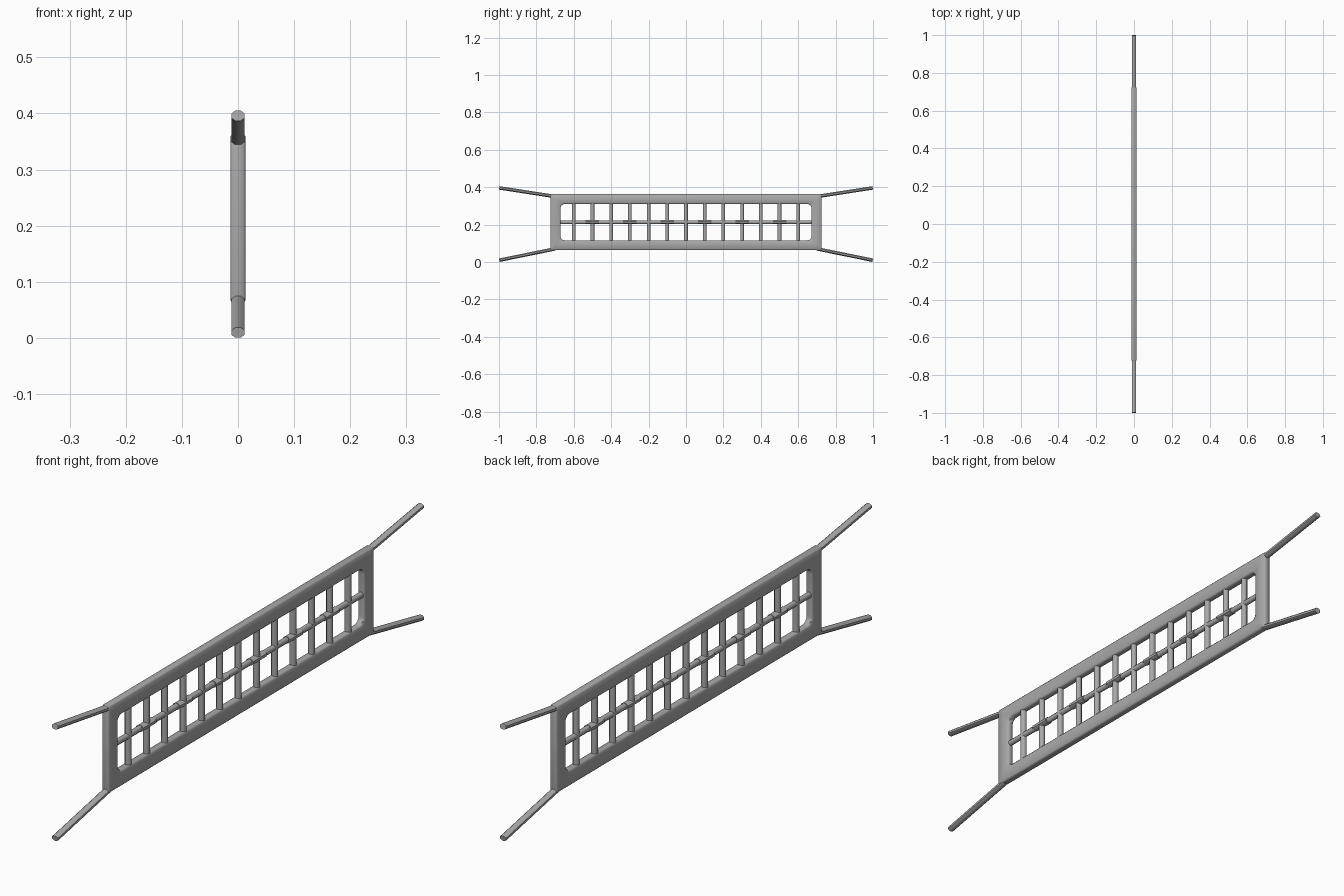
import bpy, bmesh, math
from mathutils import Vector

if "Cube" in bpy.data.objects:
    bpy.data.objects.remove(bpy.data.objects["Cube"])

grey = bpy.data.materials.new("net grey")
grey.diffuse_color = (0.40, 0.40, 0.40, 1)
grey.use_nodes = True
grey.node_tree.nodes["Principled BSDF"].inputs["Base Color"].default_value = grey.diffuse_color
ZC = 0.213  # mid height of the net


def finish(name, bm, angle=50):
    bmesh.ops.recalc_face_normals(bm, faces=bm.faces)
    me = bpy.data.meshes.new(name)
    bm.to_mesh(me)
    bm.free()
    ob = bpy.data.objects.new(name, me)
    bpy.context.collection.objects.link(ob)
    me.materials.append(grey)
    bpy.ops.object.select_all(action='DESELECT')
    ob.select_set(True)
    bpy.context.view_layer.objects.active = ob
    bpy.ops.object.shade_smooth_by_angle(angle=math.radians(angle))
    return ob


def rod(name, a, b, rx, rw, sides=8):
    """Rod in the yz plane; rx is the half depth in x, rw the half width."""
    a, b = Vector(a), Vector(b)
    d = (b - a).normalized()
    side = Vector((0, -d.z, d.y))
    bm = bmesh.new()
    rings = []
    k = 1 / math.cos(math.pi / sides)
    for p in (a, b):
        ring = []
        for i in range(sides):
            t = 2 * math.pi * (i + 0.5) / sides
            ring.append(bm.verts.new(p + Vector((rx * k * math.cos(t), 0, 0)) + side * rw * k * math.sin(t)))
        rings.append(ring)
    for i in range(sides):
        j = (i + 1) % sides
        bm.faces.new((rings[0][i], rings[0][j], rings[1][j], rings[1][i]))
    bm.faces.new(rings[0])
    bm.faces.new(rings[1])
    return finish(name, bm)


def rounded_loop(hy, hz, r, n=4):
    pts = []
    for q, (sy, sz) in enumerate(((1, 1), (-1, 1), (-1, -1), (1, -1))):
        for i in range(n + 1):
            t = (q + i / n) * math.pi / 2
            pts.append((sy * (hy - r) + r * math.cos(t), sz * (hz - r) + r * math.sin(t)))
    return pts


# Border tape: a closed cross-section swept from outer edge to rounded opening
section = [(0.724, 0.150, 0.004, -0.010), (0.720, 0.146, 0.004, -0.0135),
           (0.676, 0.102, 0.022, -0.0125), (0.671, 0.097, 0.022, -0.009),
           (0.671, 0.097, 0.022, 0.009), (0.676, 0.102, 0.022, 0.0125),
           (0.720, 0.146, 0.004, 0.0135), (0.724, 0.150, 0.004, 0.010)]
bm = bmesh.new()
loops = [[bm.verts.new((x, y, ZC + z)) for y, z in rounded_loop(hy, hz, r)]
         for hy, hz, r, x in section]
for k, la in enumerate(loops):
    lb = loops[(k + 1) % len(loops)]
    for i in range(len(la)):
        j = (i + 1) % len(la)
        bm.faces.new((la[i], la[j], lb[j], lb[i]))
finish("border_tape", bm, 60)

# Upright cords
for i in range(-6, 7):
    rod("upright_cord", (0, i * 0.1, ZC - 0.105), (0, i * 0.1, ZC + 0.105), 0.0105, 0.0095)

# Cross cord, with a thicker wrap over every second upright
rod("cross_cord", (0, -0.68, ZC), (0, 0.68, ZC), 0.009, 0.010)
for i in range(-5, 6, 2):
    rod("cross_wrap", (0, i * 0.1 - 0.036, ZC), (0, i * 0.1 + 0.036, ZC), 0.0135, 0.011)

# Corner straps
for s in (-1, 1):
    rod("upper_strap", (0, s * 0.70, 0.350), (0, s * 0.9985, 0.396), 0.0118, 0.0093)
    rod("lower_strap", (0, s * 0.70, 0.070), (0, s * 0.998, 0.0095), 0.0118, 0.0093)
